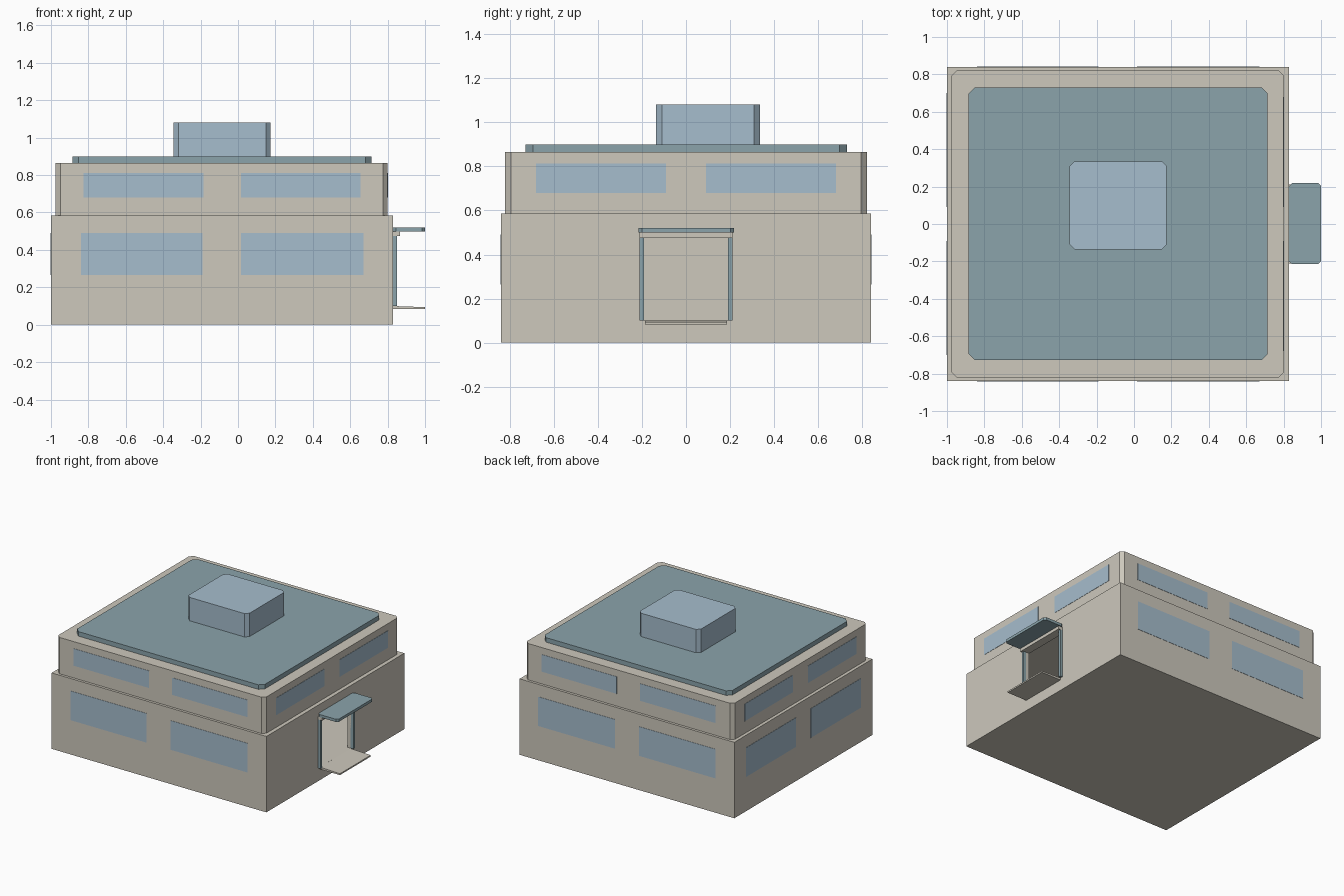
import bpy
import bmesh

old = bpy.data.objects.get("Cube")
if old:
    bpy.data.objects.remove(old, do_unlink=True)


def srgb(c):
    c /= 255
    return c / 12.92 if c <= 0.04045 else ((c + 0.055) / 1.055) ** 2.4


def material(name, rgb):
    m = bpy.data.materials.new(name)
    m.use_nodes = True
    col = (*[srgb(c) for c in rgb], 1)
    m.diffuse_color = col
    bsdf = next(n for n in m.node_tree.nodes if n.type == "BSDF_PRINCIPLED")
    bsdf.inputs["Base Color"].default_value = col
    return m


STONE = material("warm_stone", (205, 200, 188))
TEAL = material("grey_teal", (139, 164, 171))
GLASS = material("pale_blue", (166, 189, 205))


def block(name, x, y, z, mat, chamfer=0):
    """Box from (min, max) ranges, with optional chamfered vertical edges."""
    bm = bmesh.new()
    bmesh.ops.create_cube(bm, size=1)
    for v in bm.verts:
        v.co = [r[0] if c < 0 else r[1] for c, r in zip(v.co, (x, y, z))]
    if chamfer:
        upright = [e for e in bm.edges
                   if abs(e.verts[0].co.z - e.verts[1].co.z) > 1e-4]
        bmesh.ops.bevel(bm, geom=upright, offset=chamfer, segments=1,
                        affect="EDGES", profile=0.5)
    bmesh.ops.recalc_face_normals(bm, faces=bm.faces[:])
    mesh = bpy.data.meshes.new(name)
    bm.to_mesh(mesh)
    bm.free()
    mesh.materials.append(mat)
    ob = bpy.data.objects.new(name, mesh)
    bpy.context.collection.objects.link(ob)
    return ob


def carve(target, cutter):
    """Subtract the cutter from the target and discard it."""
    mod = target.modifiers.new("opening", "BOOLEAN")
    mod.operation = "DIFFERENCE"
    mod.solver = "EXACT"
    mod.object = cutter
    bpy.context.view_layer.objects.active = target
    bpy.ops.object.modifier_apply(modifier=mod.name)
    bpy.data.objects.remove(cutter, do_unlink=True)


# Ground floor: hollow, with an open doorway on the +x wall
lower = block("ground_floor", (-1, 0.83), (-0.84, 0.84), (0, 0.585), STONE)
carve(lower, block("room_cutter", (-0.97, 0.8), (-0.81, 0.81), (0.1, 0.54), STONE))
carve(lower, block("door_cutter", (0.7, 0.9), (-0.19, 0.19), (0.1, 0.475), STONE))

# Upper floor, roof and rooftop box
block("upper_floor", (-0.975, 0.8), (-0.82, 0.82), (0.585, 0.865), STONE, 0.026)
block("roof_slab", (-0.885, 0.715), (-0.727, 0.73), (0.865, 0.9), TEAL, 0.033)
block("rooftop_box", (-0.345, 0.175), (-0.135, 0.335), (0.9, 1.08), GLASS, 0.026)

# Window plates
T = 0.002
LOW_Z, HIGH_Z = (0.265, 0.49), (0.68, 0.812)
for side, s in (("front", -1), ("back", 1)):
    for level, wall, z, spans in (
            ("lower", 0.84, LOW_Z, ((-0.84, -0.19), (0.015, 0.67))),
            ("upper", 0.82, HIGH_Z, ((-0.825, -0.185), (0.015, 0.655)))):
        for i, span in enumerate(spans):
            block(f"{side}_{level}_window_{i + 1}", span,
                  sorted((s * (wall - T), s * (wall + T))), z, GLASS)
for name, wall, z, far in (("plain_end_lower", -1, LOW_Z, 0.7),
                           ("plain_end_upper", -0.975, HIGH_Z, 0.68),
                           ("door_end_upper", 0.8, HIGH_Z, 0.68)):
    for i, s in enumerate((-1, 1)):
        block(f"{name}_window_{i + 1}", (wall - T, wall + T),
              sorted((s * 0.09, s * far)), z, GLASS)

# Entrance: posts, lintel, canopy and sloping step
for i, s in enumerate((-1, 1)):
    block(f"door_post_{i + 1}", (0.825, 0.85),
          sorted((s * 0.19, s * 0.21)), (0.1, 0.475), TEAL)
block("door_lintel", (0.825, 0.865), (-0.21, 0.21), (0.475, 0.499), STONE)
block("canopy", (0.83, 1), (-0.215, 0.218), (0.499, 0.52), TEAL, 0.015)
step = block("door_step", (0.825, 1), (-0.187, 0.187), (0.083, 0.1), STONE)
for v in step.data.vertices:
    if v.co.x > 0.9 and v.co.z > 0.09:
        v.co.z = 0.094
